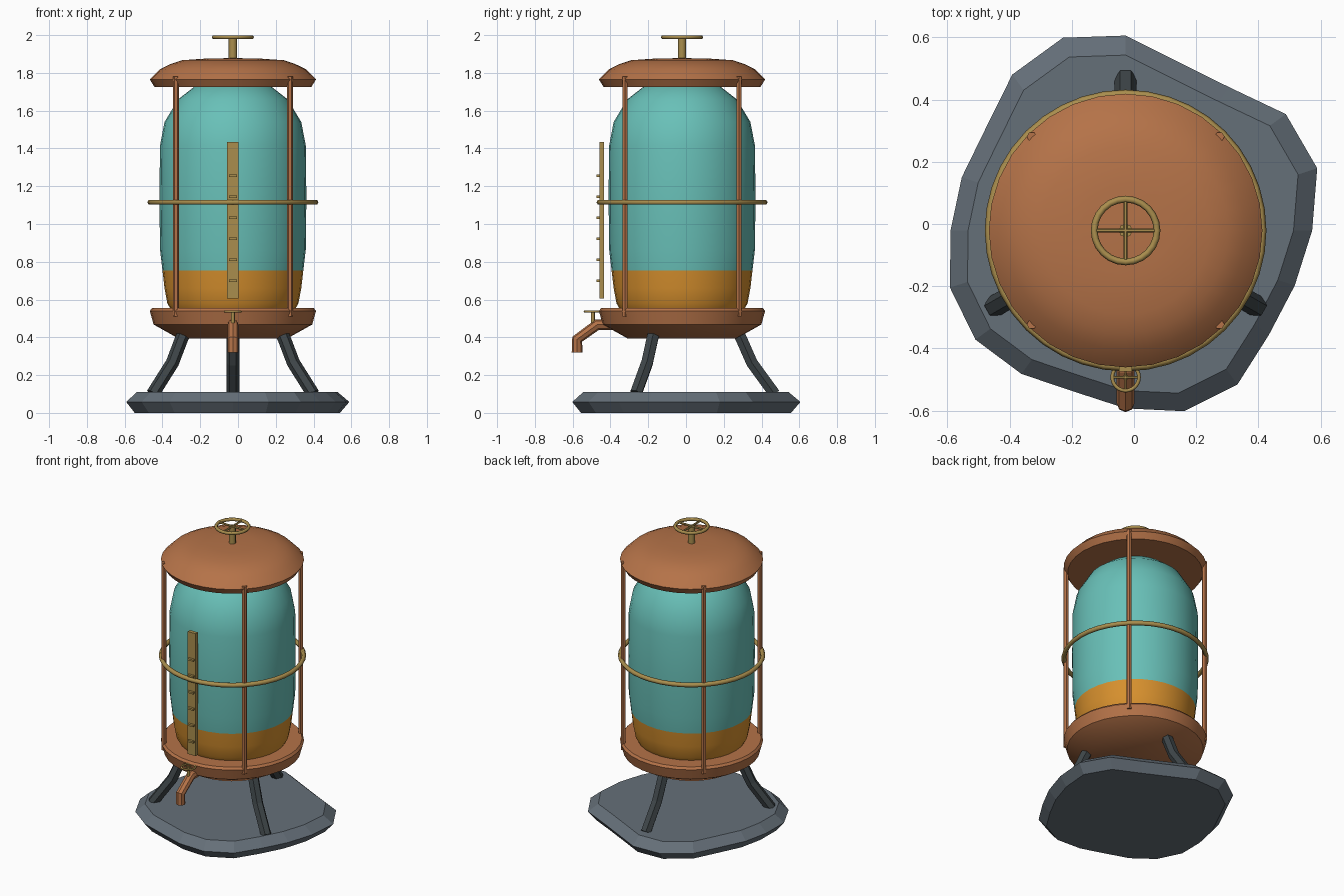
import bpy, bmesh, math
from mathutils import Vector

cube = bpy.data.objects.get("Cube")
if cube:
    bpy.data.objects.remove(cube, do_unlink=True)

CX, CY = -0.027, -0.021  # axis of the tank


def material(name, rgb):
    m = bpy.data.materials.new(name)
    m.use_nodes = True
    m.diffuse_color = (*rgb, 1)
    m.node_tree.nodes["Principled BSDF"].inputs["Base Color"].default_value = (*rgb, 1)
    return m


copper = material("copper", (0.46, 0.17, 0.065))
teal = material("teal_glass", (0.14, 0.53, 0.48))
amber = material("amber_liquid", (0.68, 0.28, 0.027))
brass = material("brass", (0.40, 0.27, 0.075))
stone = material("slate_stone", (0.13, 0.16, 0.19))
iron = material("dark_iron", (0.048, 0.06, 0.065))


def finish(name, mesh, mat, angle=35):
    mesh.materials.clear()
    mesh.materials.append(mat)
    ob = bpy.data.objects.new(name, mesh)
    bpy.context.collection.objects.link(ob)
    if angle:
        bpy.ops.object.select_all(action="DESELECT")
        ob.select_set(True)
        bpy.context.view_layer.objects.active = ob
        bpy.ops.object.shade_smooth_by_angle(angle=math.radians(angle))
    return ob


def stack(name, profile, mat, radii, angle=35):
    """Capped stack of rings: profile is (scale, z) upwards, radii gives the outline."""
    bm = bmesh.new()
    n = len(radii)
    rings = []
    for s, z in profile:
        ring = []
        for i, r in enumerate(radii):
            a = math.tau * i / n
            ring.append(bm.verts.new((CX + s * r * math.cos(a), CY + s * r * math.sin(a), z)))
        rings.append(ring)
    for lo, hi in zip(rings, rings[1:]):
        for i in range(n):
            j = (i + 1) % n
            bm.faces.new((lo[i], lo[j], hi[j], hi[i]))
    bm.faces.new(rings[0][::-1])
    bm.faces.new(rings[-1])
    mesh = bpy.data.meshes.new(name)
    bm.to_mesh(mesh)
    bm.free()
    return finish(name, mesh, mat, angle)


def lathe(name, profile, mat, sides=32):
    return stack(name, profile, mat, [1] * sides)


def tube(name, points, radius, mat, res=1, closed=False, angle=0):
    """Round bar along a path, with 4 + 2 * res sides."""
    cu = bpy.data.curves.new(name, "CURVE")
    cu.dimensions = "3D"
    cu.bevel_depth = radius
    cu.bevel_resolution = res
    cu.use_fill_caps = True
    sp = cu.splines.new("POLY")
    sp.points.add(len(points) - 1)
    for p, co in zip(sp.points, points):
        p.co = (*co, 1)
    sp.use_cyclic_u = closed
    sp.use_smooth = False
    tmp = bpy.data.objects.new(name + "_path", cu)
    bpy.context.collection.objects.link(tmp)
    bpy.context.view_layer.update()
    mesh = bpy.data.meshes.new_from_object(
        tmp.evaluated_get(bpy.context.evaluated_depsgraph_get()))
    bpy.data.objects.remove(tmp, do_unlink=True)
    return finish(name, mesh, mat, angle)


def hoop(name, x, y, z, r, thick, mat, sides=32):
    pts = [(x + r * math.cos(math.tau * i / sides), y + r * math.sin(math.tau * i / sides), z)
           for i in range(sides)]
    return tube(name, pts, thick, mat, 1, True, 65)


def box(name, centre, size, mat):
    bm = bmesh.new()
    bmesh.ops.create_cube(bm, size=1)
    for v in bm.verts:
        v.co = Vector(centre) + Vector(a * b for a, b in zip(v.co, size))
    mesh = bpy.data.meshes.new(name)
    bm.to_mesh(mesh)
    bm.free()
    return finish(name, mesh, mat, 0)


def hand_wheel(name, x, y, z, r, thick, stem_z, stem_r):
    hoop(name + "_rim", x, y, z, r, thick, brass, 24)
    for d, (dx, dy) in (("across", (r, 0)), ("along", (0, r))):
        tube(name + "_spoke_" + d, [(x - dx, y - dy, z), (x + dx, y + dy, z)], thick * .6, brass)
    tube(name + "_stem", [(x, y, stem_z), (x, y, z)], stem_r, brass, 2, angle=50)


# Uneven stone slab
outline = [.60, .648, .637, .569, .567, .627, .652, .62, .557, .554,
           .563, .594, .597, .57, .544, .572, .611, .612, .57, .572]
stack("stone_base", [(.92, 0), (1, .058), (.9, .11)], stone, outline, 0)

# Three bent legs
for label, deg in (("back", 90), ("right", 210), ("left", 330)):
    c, s = math.cos(math.radians(deg)), math.sin(math.radians(deg))
    path = [(CX + r * c, CY + r * s, z)
            for r, z in ((.28, .46), (.315, .39), (.37, .265), (.49, .10))]
    tube(label + "_leg", path, .035, iron)

# Tray, glass vessel, liquid and lid
lathe("lower_tray", [(.29, .395), (.42, .468), (.44, .54), (.428, .555)], copper)
lathe("liquid", [(.33, .55), (.347, .58), (.362, .66), (.373, .755)], amber)
lathe("glass_vessel", [(.373, .755), (.386, .865), (.389, 1.14), (.386, 1.415), (.362, 1.54),
                       (.29, 1.66), (.2, 1.73), (.1, 1.755)], teal)
lathe("lid", [(.415, 1.725), (.44, 1.765), (.385, 1.82), (.33, 1.847), (.27, 1.867),
              (.14, 1.876), (.02, 1.878)], copper)

# Cage posts and hoop
for sx, side in ((-1, "right"), (1, "left")):
    for sy, end in ((-1, "front"), (1, "back")):
        x, y = CX + sx * .302, CY + sy * .302
        tube(f"{end}_{side}_post", [(x, y, .51), (x, y, 1.78)], .016, copper)
hoop("cage_hoop", CX, CY, 1.115, .438, .015, brass, 40)

# Level gauge with ticks
box("gauge_strip", (CX, -.446, 1.02), (.06, .024, .83), brass)
for i in range(6):
    box(f"gauge_tick_{i + 1}", (CX, -.464, .70 + i * .111), (.042, .02, .012), brass)

# Tap with its small wheel, and the lid wheel
tube("tap_spout", [(CX, -.38, .468), (CX, -.47, .467), (CX, -.576, .39), (CX, -.576, .32)],
     .029, copper, 2)
hand_wheel("tap_wheel", CX, -.493, .537, .043, .006, .45, .01)
hand_wheel("lid_wheel", CX, CY, 1.989, .101, .011, 1.86, .022)
